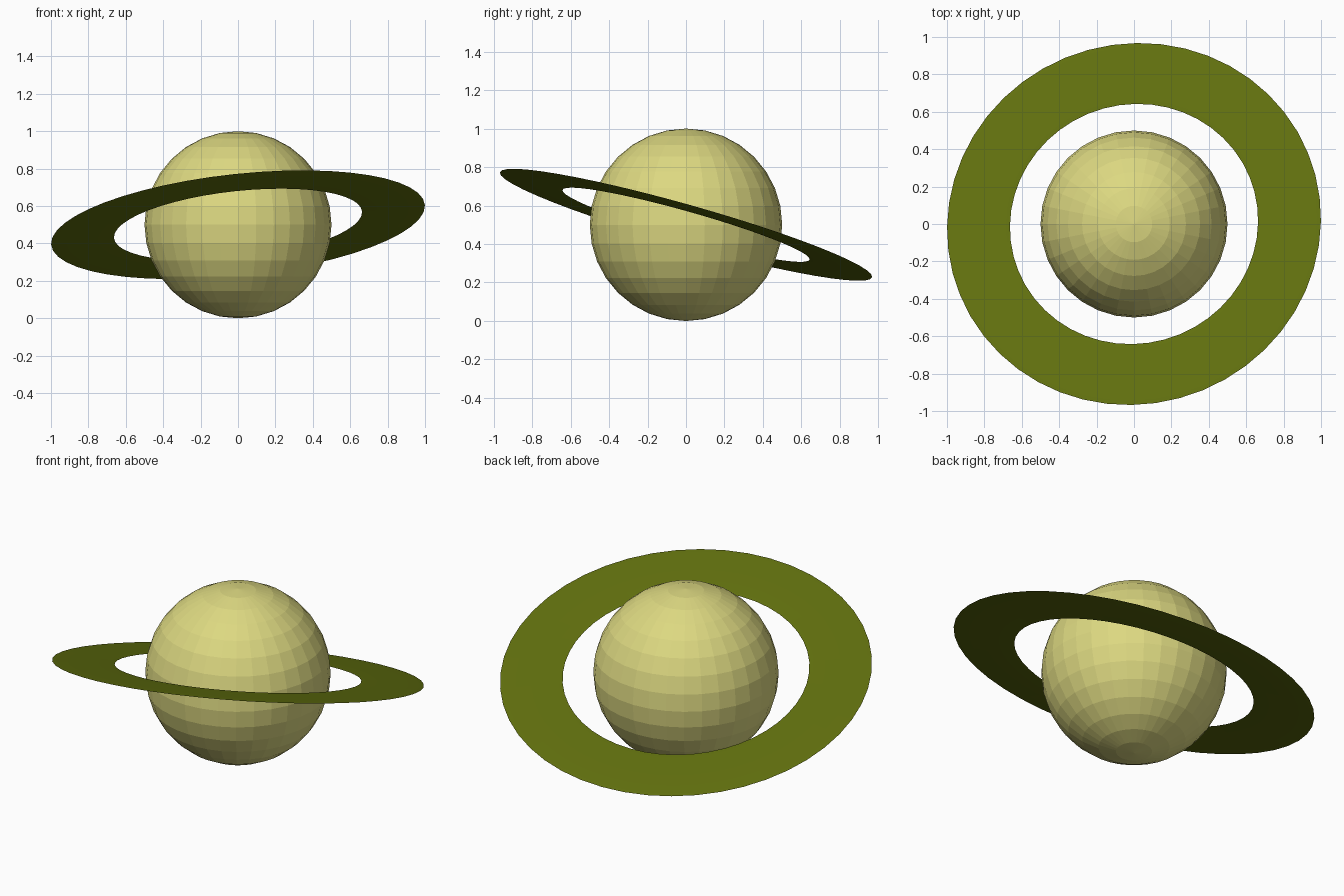
import bpy
from mathutils import Vector

if "Cube" in bpy.data.objects:
    bpy.data.objects.remove(bpy.data.objects["Cube"])


def material(name, rgb):
    m = bpy.data.materials.new(name)
    m.diffuse_color = (*rgb, 1.0)
    m.use_nodes = True
    m.node_tree.nodes["Principled BSDF"].inputs["Base Color"].default_value = m.diffuse_color
    return m


def finish(name, mat):
    ob = bpy.context.object
    ob.name = name
    ob.data.materials.append(mat)
    return ob


CENTRE = (0, 0, 0.5)

# Faceted globe
bpy.ops.mesh.primitive_uv_sphere_add(segments=32, ring_count=16, radius=0.5, location=CENTRE)
finish("globe", material("pale yellow", (0.72, 0.69, 0.22)))

# Wide, very thin tilted ring: a torus squashed almost flat
OUTER, INNER = 1.005, 0.667
bpy.ops.mesh.primitive_torus_add(
    major_segments=48, minor_segments=12,
    major_radius=(OUTER + INNER) / 2, minor_radius=(OUTER - INNER) / 2,
    location=CENTRE)
ring = finish("ring", material("olive green", (0.12, 0.162, 0.0045)))
ring.scale.z = 0.015
ring.rotation_mode = 'QUATERNION'
ring.rotation_quaternion = Vector((0, 0, 1)).rotation_difference(Vector((-0.104, 0.27, 0.957)))
